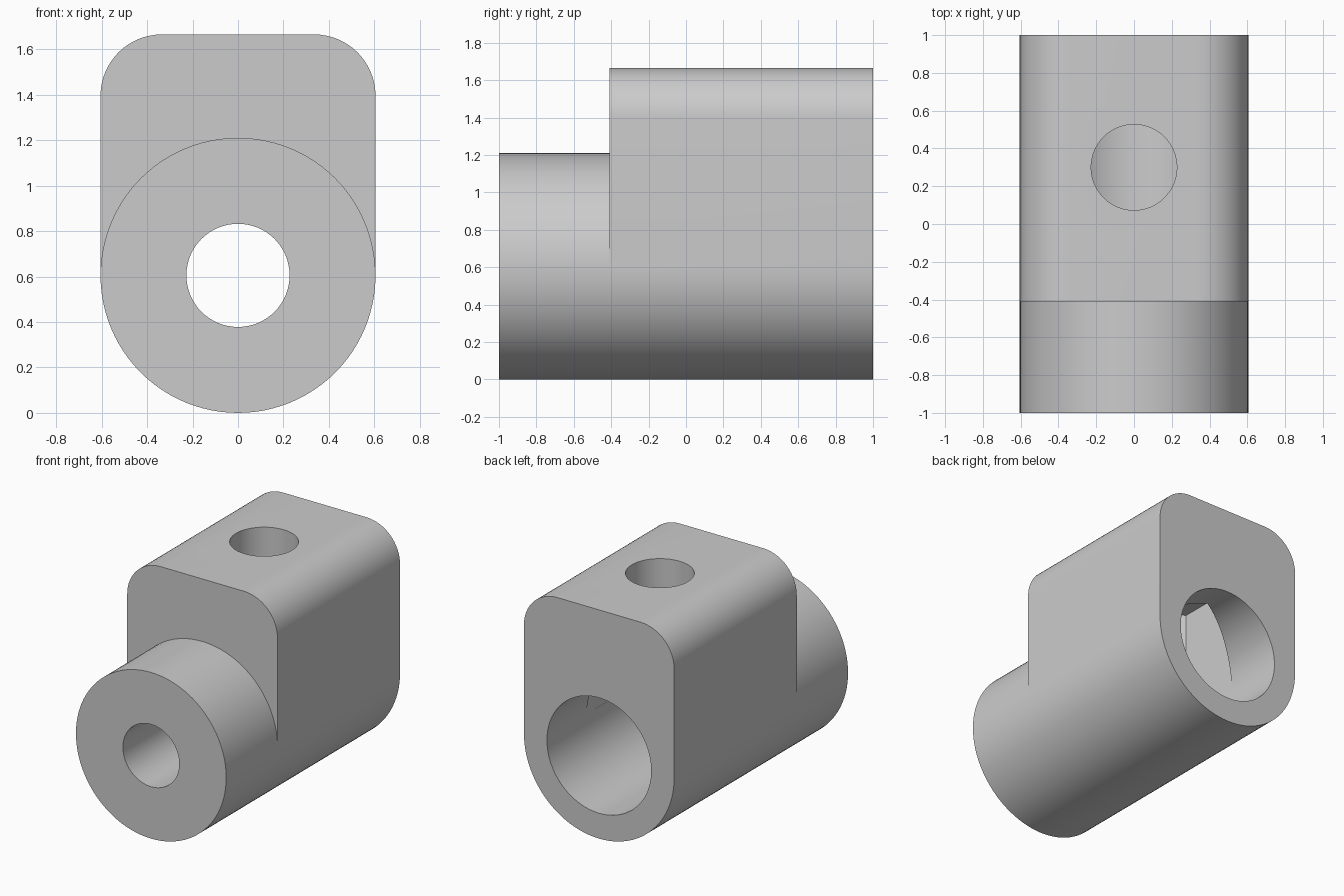
import bpy, bmesh
from math import sin, cos, pi, radians
from mathutils import Matrix

if "Cube" in bpy.data.objects:
    bpy.data.objects.remove(bpy.data.objects["Cube"])

R = 0.605            # outer radius, also the height of the bore axis
TOP = 1.665          # top of the block
CORNER = 0.27        # rounded upper corners
STEP = -0.41         # where the block ends and the round boss begins
SEG = 48             # segments per half circle

grey = bpy.data.materials.new("plain_grey")
grey.use_nodes = True
grey.diffuse_color = (0.6, 0.6, 0.6, 1)
grey.node_tree.nodes["Principled BSDF"].inputs["Base Color"].default_value = (0.6, 0.6, 0.6, 1)


def add_object(name, bm):
    bmesh.ops.recalc_face_normals(bm, faces=bm.faces)
    mesh = bpy.data.meshes.new(name)
    bm.to_mesh(mesh)
    bm.free()
    mesh.materials.append(grey)
    obj = bpy.data.objects.new(name, mesh)
    bpy.context.collection.objects.link(obj)
    return obj


def arc(cx, cz, r, start, end, n):
    return [(cx + r * cos(start + (end - start) * i / n),
             cz + r * sin(start + (end - start) * i / n)) for i in range(n + 1)]


# Profiles: lower half round, upper half round, and the squared block top
lower = arc(0, R, R, pi, 2 * pi, SEG)
upper = arc(0, R, R, 0, pi, SEG)[1:-1]
block = (arc(R - CORNER, TOP - CORNER, CORNER, 0, pi / 2, 16)
         + arc(CORNER - R, TOP - CORNER, CORNER, pi / 2, pi, 16))

# Block and boss as one closed body
bm = bmesh.new()


def ring(points, y):
    return [bm.verts.new((x, y, z)) for x, z in points]


def bridge(a, b):
    for i in range(len(a)):
        j = (i + 1) % len(a)
        bm.faces.new((a[i], a[j], b[j], b[i]))


low_front, up_front = ring(lower, -1), ring(upper, -1)
low_mid, up_mid = ring(lower, STEP), ring(upper, STEP)
block_mid = ring(block, STEP)
block_back = ring(lower + block, 1)
bridge(low_front + up_front, low_mid + up_mid)
bridge(low_mid + block_mid, block_back)
bm.faces.new(low_front + up_front)
bm.faces.new(block_back)
bm.faces.new([low_mid[-1]] + block_mid + [low_mid[0]] + up_mid[::-1])
body = add_object("clamp_body", bm)


def cut(name, sides, radius, a, b, axis, turn=0):
    """Cut a straight hole between a and b along y (at bore height) or z."""
    bm = bmesh.new()
    bmesh.ops.create_cone(bm, cap_ends=True, segments=sides, radius1=radius,
                          radius2=radius, depth=b - a)
    mid = (a + b) / 2
    bmesh.ops.rotate(bm, verts=bm.verts, matrix=Matrix.Rotation(turn, 3, "Z"))
    if axis == "Y":
        bmesh.ops.rotate(bm, verts=bm.verts, matrix=Matrix.Rotation(pi / 2, 3, "X"))
        offset = (0, mid, R)
    else:
        offset = (0, 0.3, mid)
    bmesh.ops.translate(bm, verts=bm.verts, vec=offset)
    cutter = add_object(name, bm)
    cutter.hide_render = True
    mod = body.modifiers.new(name, "BOOLEAN")
    mod.operation = "DIFFERENCE"
    mod.solver = "EXACT"
    mod.object = cutter
    bpy.ops.object.modifier_apply(modifier=name)
    bpy.data.objects.remove(cutter)


bpy.ops.object.select_all(action="DESELECT")
bpy.context.view_layer.objects.active = body
body.select_set(True)

# Wide rear bore, narrow front bore, top hole and the hexagonal nut pocket
cut("rear_bore", 96, 0.42, -0.4, 1.2, "Y")
cut("front_bore", 64, 0.227, -1.2, 0.1, "Y")
cut("nut_pocket", 6, 0.42 / cos(pi / 6), R + 0.015, 1.41, "Z",
    next(t for t in (0, pi / 6) if t == 0))
# point the pocket's corners along the bore
cut("top_hole", 64, 0.227, 0.9, 1.9, "Z")

bpy.ops.object.shade_smooth_by_angle(angle=radians(25))
